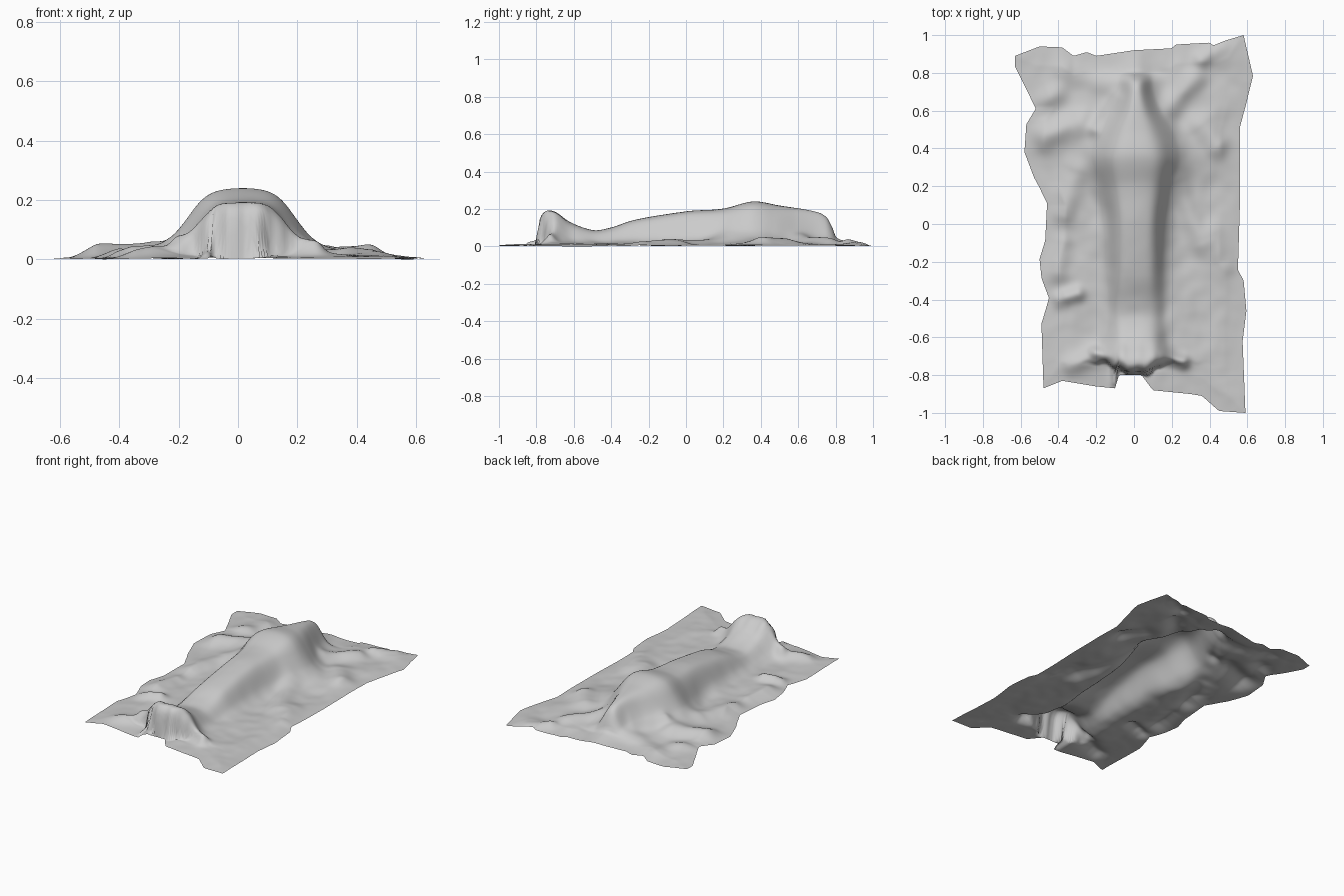
import bpy
import bmesh
import math
from mathutils import Vector, noise

default_cube = bpy.data.objects.get("Cube")
if default_cube:
    bpy.data.objects.remove(default_cube, do_unlink=True)


def lerp(a, b, t):
    return a + (b - a) * t


def sample(points, t, smooth=False):
    """Interpolate (position, value) pairs, straight or with eased tangents."""
    if t <= points[0][0]:
        return points[0][1]
    for i in range(len(points) - 1):
        (a, start), (b, end) = points[i], points[i + 1]
        if t <= b:
            f = (t - a) / (b - a)
            if not smooth:
                return lerp(start, end, f)
            before, after = points[max(i - 1, 0)], points[min(i + 2, len(points) - 1)]
            m0 = (end - before[1]) / (b - before[0]) * (b - a)
            m1 = (after[1] - start) / (after[0] - a) * (b - a)
            ease = f * f * (3 - 2 * f)
            return lerp(start, end, ease) + f * (1 - f) * ((1 - f) * m0 - f * m1)
    return points[-1][1]


# Uneven outline of the cloth
right_hem = [(-.87, -.48), (-.55, -.49), (-.42, -.45), (-.3, -.49), (-.2, -.5), (-.1, -.47),
             (.1, -.46), (.25, -.53), (.4, -.58), (.55, -.57), (.62, -.52), (.89, -.63)]
left_hem = [(-.9, .59), (-.55, .575), (-.4, .595), (-.25, .58), (-.2, .55), (.1, .56),
            (.5, .56), (.6, .59), (.75, .63), (.95, .58)]
front_hem = [(-.48, -.87), (-.38, -.83), (-.2, -.86), (-.1, -.87), (-.08, -.8), (.04, -.8),
             (.1, -.88), (.3, -.9), (.36, -.91), (.45, -.99), (.59, -1)]
back_hem = [(-.63, .89), (-.5, .94), (-.38, .935), (-.32, .89), (-.25, .91), (-.2, .89),
            (0, .92), (.2, .93), (.22, .95), (.4, .96), (.42, .945), (.48, .97), (.58, 1)]

# Covered form along its length: crest height, half width, steepness of the sides
crest = [(-.8, 0), (-.785, .13), (-.76, .18), (-.73, .19), (-.69, .175), (-.62, .125),
         (-.5, .08), (-.42, .09), (-.27, .14), (0, .185), (.2, .2), (.36, .238),
         (.5, .215), (.68, .187), (.75, .155), (.785, .09), (.8, .045), (.84, .025), (1, 0)]
half_width = [(-.8, .18), (-.7, .17), (-.5, .15), (0, .155), (.18, .185), (.35, .23),
              (.48, .2), (.6, .13), (.7, .09), (.8, .08)]
steepness = [(-.8, 5), (-.5, 6), (.1, 6), (.35, 5), (.5, 4), (.65, 3), (.8, 2.5)]

# Loose folds: start, end, width, height
folds = [((.19, .62), (.32, .77), .055, .028),
         ((-.08, .66), (-.2, .5), .04, .03),
         ((-.15, .74), (-.35, .82), .07, .015),
         ((-.3, .53), (-.48, .46), .07, .035),
         ((-.42, .68), (-.54, .63), .06, .03),
         ((.36, .52), (.44, .42), .07, .035),
         ((.22, .22), (.36, -.1), .06, .022),
         ((.42, -.05), (.5, -.2), .07, .02),
         ((-.3, .28), (-.38, .05), .06, .025),
         ((-.3, -.37), (-.4, -.4), .04, .035),
         ((-.38, -.1), (-.41, -.25), .06, .025),
         ((-.14, -.7), (-.2, -.68), .03, .035),
         ((-.22, -.7), (-.34, -.76), .05, .025),
         ((.15, -.7), (.26, -.73), .035, .045),
         ((-.1, -.77), (-.1, -.84), .02, .035),
         ((.36, .88), (.45, .95), .05, .035)]


def fold_height(x, y, fold):
    start, end, width, height = fold
    a, b, p = Vector(start), Vector(end), Vector((x, y))
    along = b - a
    t = max(0, min(1, (p - a).dot(along) / along.length_squared))
    return height * math.exp(-((p - a - along * t).length / width) ** 2)


def cloth_height(x, y):
    offset = x - .012
    across = abs(offset) / sample(half_width, y, True)
    # The foot end is rounded in plan, with shallow hanging gathers
    foot = max(0, min(1, (-.6 - y) / .12))
    wrap = min(.06, 2.6 * offset ** 2) + .006 * math.sin(x * 70)
    top = max(0, sample(crest, y - foot * max(0, wrap), True))
    body = top * (1 - lerp(.22, .05, foot) * min(across, 1) ** 2)
    body /= 1 + (across / .91) ** sample(steepness, y)
    loose = .01 + sum(fold_height(x, y, f) for f in folds)
    loose += .014 * noise.noise(Vector((x * 6, y * 5, 1)))
    loose += .003 * noise.noise(Vector((x * 15, y * 13, 4)))
    # The hem settles onto the ground
    gap = min(x - sample(right_hem, y), sample(left_hem, y) - x,
              y - sample(front_hem, x), sample(back_hem, x) - y)
    settle = lerp(.3, 1, max(0, min(1, gap / .1)))
    return max(0, body + loose * settle * (1 - .8 * min(1, body / .15)))


# Draped cloth: a single open sheet
columns, rows = 110, 200
bm = bmesh.new()
grid = []
for j in range(rows + 1):
    v = j / rows
    line = []
    for i in range(columns + 1):
        guide = lerp(-.9, .95, v)
        x = lerp(sample(right_hem, guide), sample(left_hem, guide), i / columns)
        y = lerp(sample(front_hem, x), sample(back_hem, x), v)
        line.append(bm.verts.new((x, y, cloth_height(x, y))))
    grid.append(line)
for low, high in zip(grid, grid[1:]):
    for i in range(columns):
        bm.faces.new((low[i], low[i + 1], high[i + 1], high[i]))
lowest = min(vert.co.z for vert in bm.verts)
bmesh.ops.translate(bm, verts=bm.verts, vec=(0, 0, -lowest))
mesh = bpy.data.meshes.new("draped_cloth")
bm.to_mesh(mesh)
bm.free()

# Plain grey fabric
fabric = bpy.data.materials.new("light_grey_fabric")
fabric.use_nodes = True
colour = (.6, .6, .6, 1)
fabric.diffuse_color = colour
fabric.node_tree.nodes["Principled BSDF"].inputs["Base Color"].default_value = colour
mesh.materials.append(fabric)

cloth = bpy.data.objects.new("draped_cloth", mesh)
bpy.context.collection.objects.link(cloth)
bpy.context.view_layer.objects.active = cloth
cloth.select_set(True)
bpy.ops.object.shade_smooth()
